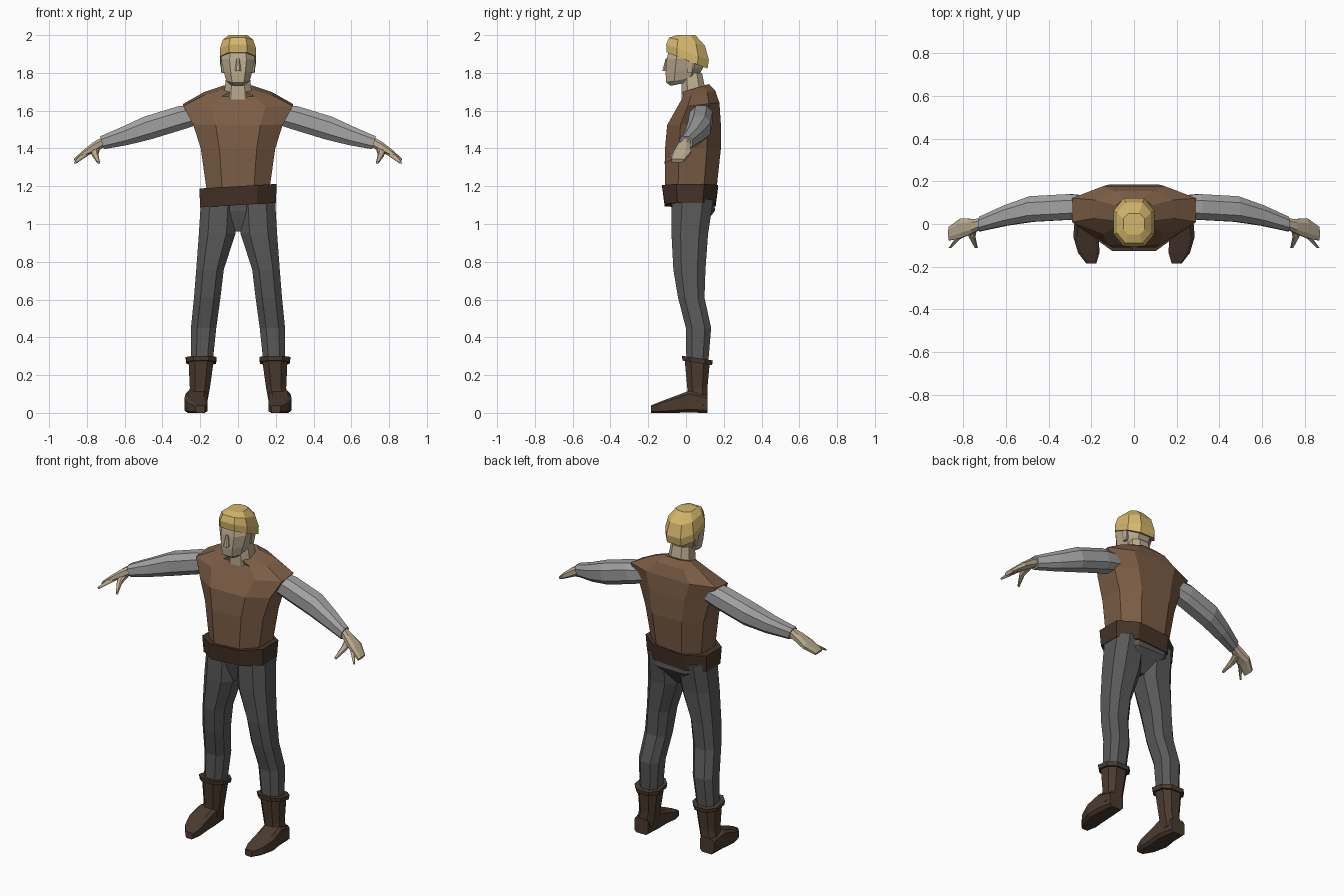
import bpy
import bmesh

cube = bpy.data.objects.get("Cube")
if cube:
    bpy.data.objects.remove(cube)


def material(name, red, green, blue):
    mat = bpy.data.materials.new(name)
    mat.use_nodes = True
    color = (red, green, blue, 1)
    mat.diffuse_color = color
    mat.node_tree.nodes["Principled BSDF"].inputs["Base Color"].default_value = color
    return mat


def grey(name, value):
    return material(name, value, value, value)


skin = material("skin", .5, .41, .28)
blond = material("blond_hair", .66, .47, .15)
brown_cloth = material("brown_cloth", .2, .11, .06)
belt_leather = material("belt_leather", .06, .034, .02)
boot_leather = material("boot_leather", .07, .043, .028)
trouser_grey = grey("trouser_grey", .1)
sleeve_grey = grey("sleeve_grey", .36)

# For each loft axis: the two directions that span a section
SPAN = {"x": (1, 2), "y": (0, 2), "z": (0, 1)}


def octagon(corner):
    """Unit octagon whose flat sides have the half length given by corner."""
    points = [(1, -corner), (1, corner)]
    for quarter_turn in range(3):
        points += [(-q, p) for p, q in points[-2:]]
    return points


def loft(name, mat, sections, axis="z", lean=(0, 0), corner=.5, side=1):
    """Skin sections (x, y, z, half width, half depth); depth defaults to width.
    Lean tips the sections along the axis, easing from its first to its last value."""
    bm = bmesh.new()
    u, v = SPAN[axis]
    along = "xyz".index(axis)
    rings = []
    for index, (x, y, z, *size) in enumerate(sections):
        width, depth = size[0], size[-1]
        progress = index / (len(sections) - 1)
        tip = lean[0] + (lean[1] - lean[0]) * progress ** 2
        ring = []
        for p, q in octagon(corner):
            point = [x, y, z]
            point[u] += width * p
            point[v] += depth * q
            point[along] += tip * depth * q
            point[0] *= side
            ring.append(bm.verts.new(point))
        rings.append(ring)
    for low, high in zip(rings, rings[1:]):
        for i, vert in enumerate(low):
            bm.faces.new((low[i - 1], vert, high[i], high[i - 1]))
    bm.faces.new(rings[0])
    bm.faces.new(rings[-1])
    bmesh.ops.recalc_face_normals(bm, faces=bm.faces)
    mesh = bpy.data.meshes.new(name)
    bm.to_mesh(mesh)
    bm.free()
    mesh.materials.append(mat)
    obj = bpy.data.objects.new(name, mesh)
    bpy.context.collection.objects.link(obj)
    return obj


def core(name, mat, sections, **options):
    """Loft upwards on the centre plane from sections (y, z, half width, half depth)."""
    return loft(name, mat, [(0, *section) for section in sections], **options)


def pair(name, mat, sections, **options):
    """Loft the left part and its mirrored twin on the right."""
    for label, side in (("left", 1), ("right", -1)):
        loft(label + "_" + name, mat, sections, side=side, **options)


# Torso
core("tunic", brown_cloth, [
    (.025, 1.17, .165, .135), (.037, 1.4, .197, .148), (.042, 1.53, .237, .142),
    (.065, 1.63, .29, .112), (.07, 1.69, .18, .085), (.052, 1.72, .085, .07)],
    lean=(0, .3))
belt = core("belt", belt_leather, [(.022, 1.1, .2, .135), (.022, 1.2, .205, .148)])
for vert in belt.data.vertices:  # the belt hangs a little lower on one side
    vert.co.z += .06 * vert.co.x
core("trouser_seat", trouser_grey, [
    (.04, 1.13, .185, .11), (.045, 1.07, .18, .108), (.02, .96, .04, .05)])

# Head
core("neck", skin, [(.045, 1.66, .078, .068), (.03, 1.8, .06, .055)])
core("head", skin, [
    (-.04, 1.74, .042), (-.02, 1.765, .062, .085), (-.008, 1.815, .076, .1),
    (0, 1.88, .09, .102), (0, 1.95, .07, .085)], lean=(.2, 0))
core("nose", skin, [(-.106, 1.81, .017, .02), (-.1, 1.875, .008)])
core("hair", blond, [
    (.006, 1.866, .096, .108), (.008, 1.91, .095, .113),
    (.005, 1.965, .08, .095), (0, 2, .05)], lean=(-.4, 0))
pair("ear", skin, [(.08, .02, 1.8, .008, .012), (.086, .024, 1.86, .009, .02)])

# Arms and hands
wrist = (.72, 0, 1.43)
pair("sleeve", sleeve_grey, [
    (.2, .08, 1.585, .05), (.3, .08, 1.563, .06), (.48, .07, 1.508, .06),
    (.6, .04, 1.466, .048), (*wrist, .034)], axis="x", lean=(.3, .3))
pair("hand", skin, [
    (*wrist, .025), (.755, -.01, 1.41, .034, .025), (.81, -.02, 1.376, .046, .017),
    (.865, -.045, 1.335, .032, .01)], axis="x", lean=(.3, .5))
pair("index_finger", skin, [
    (.79, -.03, 1.385, .02, .014), (.862, -.112, 1.325, .006)], axis="y")
pair("thumb", skin, [
    (.755, -.01, 1.4, .022), (.758, -.06, 1.37, .016),
    (.738, -.113, 1.325, .007)], axis="y")

# Legs
pair("trouser_leg", trouser_grey, [
    (.1, .035, 1.13, .096, .11), (.11, .02, .95, .097), (.148, .018, .76, .073, .085),
    (.163, .028, .61, .07), (.182, .066, .45, .067), (.192, .06, .27, .058)])

# Boots
calf = (.195, .06)
pair("boot_cuff", boot_leather, [
    (*calf, .265, .078), (*calf, .29, .082)], lean=(-.15, -.15))
pair("boot_shaft", boot_leather, [
    (*calf, .28, .067), (.202, .06, .13, .053), (.22, .06, .04, .054)])
pair("boot_foot", boot_leather, [
    (.222, .115, .045, .046), (.22, .02, .06, .058), (.224, -.06, .044, .06, .044),
    (.212, -.135, .03, .05, .03), (.2, -.184, .02, .024, .02)], axis="y", corner=.7)
